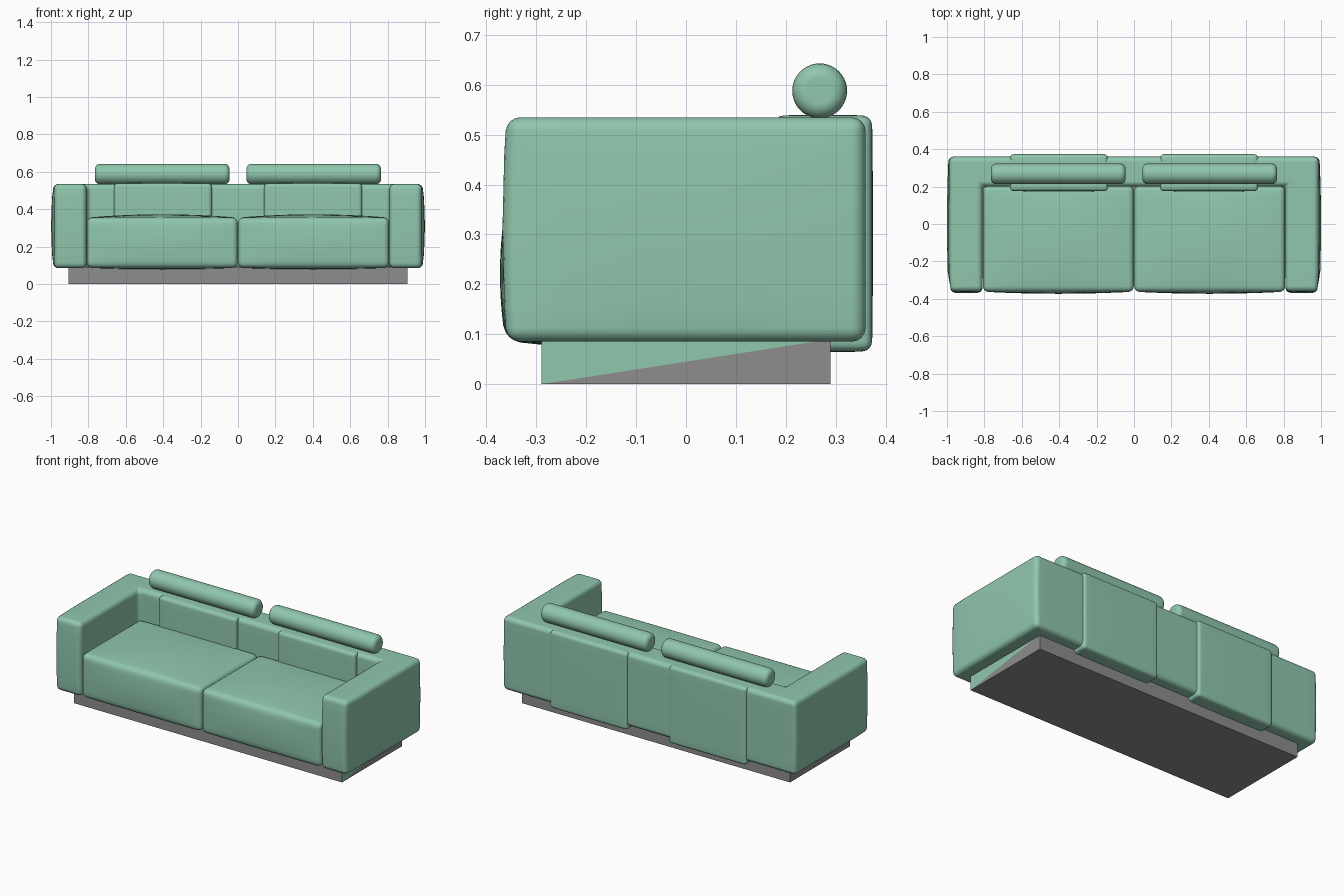
import bpy, bmesh, math
from mathutils import Vector, Matrix

if "Cube" in bpy.data.objects:
    bpy.data.objects.remove(bpy.data.objects["Cube"], do_unlink=True)


def make_material(name, rgb):
    mat = bpy.data.materials.new(name)
    mat.use_nodes = True
    color = (*rgb, 1)
    mat.diffuse_color = color
    mat.node_tree.nodes["Principled BSDF"].inputs["Base Color"].default_value = color
    return mat


green = make_material("sage green fabric", (0.28, 0.57, 0.42))
grey = make_material("plinth grey", (0.27, 0.27, 0.27))


def finish(bm, name, materials, smooth=True):
    bmesh.ops.recalc_face_normals(bm, faces=bm.faces)
    mesh = bpy.data.meshes.new(name)
    bm.to_mesh(mesh)
    bm.free()
    for mat in materials:
        mesh.materials.append(mat)
    obj = bpy.data.objects.new(name, mesh)
    bpy.context.collection.objects.link(obj)
    if smooth:
        bpy.ops.object.select_all(action='DESELECT')
        obj.select_set(True)
        bpy.context.view_layer.objects.active = obj
        bpy.ops.object.shade_smooth_by_angle(angle=math.radians(35))
        obj.modifiers.new("even_normals", 'WEIGHTED_NORMAL').keep_sharp = True
    return obj


def bevel_sharp(bm, width, segments=4):
    sharp = [e for e in bm.edges if len(e.link_faces) == 2 and e.calc_face_angle() > 0.8]
    bmesh.ops.bevel(bm, geom=sharp, offset=width, segments=segments,
                    profile=0.5, affect='EDGES', clamp_overlap=True)


def padded_box(name, low, high, radius, puff):
    """Rounded box whose sides swell by puff (x, y, z)."""
    low, high = Vector(low), Vector(high)
    centre, half = (low + high) / 2, (high - low) / 2
    bm = bmesh.new()
    bmesh.ops.create_cube(bm, size=2)
    bmesh.ops.subdivide_edges(bm, edges=bm.edges[:], cuts=15, use_grid_fill=True)
    for v in bm.verts:
        p, core = Vector(), Vector()
        for i in range(3):
            t, inner = v.co[i], half[i] - radius
            a = abs(t)
            # outer quarter of the grid forms the rounded rim
            d = inner * a / 0.75 if a <= 0.75 else inner + radius * (a - 0.75) / 0.25
            p[i] = math.copysign(d, t)
            core[i] = math.copysign(min(d, inner), t)
        p = core + (p - core).normalized() * radius
        u = [p[i] / half[i] for i in range(3)]
        swell = [u[i] * puff[i] * (1 - u[i - 1] ** 2) * (1 - u[i - 2] ** 2) for i in range(3)]
        v.co = centre + p + Vector(swell)
    return finish(bm, name, [green])


# Base plinth, with one green triangle on its left end
bm = bmesh.new()
bmesh.ops.create_cube(bm, size=1, matrix=Matrix.Translation((0, 0, 0.045))
                      @ Matrix.Diagonal((1.81, 0.58, 0.09, 1)))
end = max(bm.faces, key=lambda f: f.calc_center_median().x)
corner_a = min(end.verts, key=lambda v: v.co.y + v.co.z)
corner_b = max(end.verts, key=lambda v: v.co.y + v.co.z)
bmesh.ops.connect_verts(bm, verts=[corner_a, corner_b])
for f in bm.faces:
    f.material_index = 1
    if f.normal.x > 0.9 and f.calc_center_median().y < 0:
        f.material_index = 0
finish(bm, "plinth", [green, grey], smooth=False)

# Arms and back in one U-shaped shell
X_OUT, X_IN, FRONT, INNER, BACK = 0.988, 0.81, -0.36, 0.2, 0.36
BOTTOM, TOP = 0.085, 0.535
bm = bmesh.new()
for x0, x1, y0, y1 in ((-X_OUT, -X_IN, FRONT, INNER), (X_IN, X_OUT, FRONT, INNER),
                       (-X_OUT, -X_IN, INNER, BACK), (-X_IN, X_IN, INNER, BACK),
                       (X_IN, X_OUT, INNER, BACK)):
    bm.faces.new([bm.verts.new((x, y, BOTTOM))
                  for x, y in ((x0, y0), (x1, y0), (x1, y1), (x0, y1))])
bmesh.ops.remove_doubles(bm, verts=bm.verts, dist=0.0001)
raised = bmesh.ops.extrude_face_region(bm, geom=bm.faces[:], use_keep_orig=True)
for v in (g for g in raised["geom"] if isinstance(g, bmesh.types.BMVert)):
    v.co.z = TOP
cuts = [((0, 0, z), (0, 0, 1)) for z in (0.16, 0.31, 0.46)]
cuts += [((0, y, 0), (0, 1, 0)) for y in (-0.25, -0.08, 0.08)]
cuts += [((s * 0.9, 0, 0), (1, 0, 0)) for s in (-1, 1)]
for point, normal in cuts:
    bmesh.ops.bisect_plane(bm, geom=bm.verts[:] + bm.edges[:] + bm.faces[:],
                           plane_co=point, plane_no=normal)
bmesh.ops.recalc_face_normals(bm, faces=bm.faces)
for v in bm.verts:
    h = 1 - ((v.co.z - 0.31) / 0.225) ** 2
    along = 1 - (v.co.y / 0.36) ** 2
    if v.co.y < FRONT + 0.01:
        v.co.y -= 0.008 * h
        v.co.x -= math.copysign(0.006, v.co.x) if abs(v.co.x) > 0.95 else 0
    elif abs(v.co.x) > 0.95:
        v.co.x += math.copysign(0.012, v.co.x) * (0.4 + 0.6 * along) * h
bevel_sharp(bm, 0.028)
finish(bm, "arms_and_back", [green])

for side, s in (("right", -1), ("left", 1)):
    # Seat cushion
    x0, x1 = sorted((s * 0.001, s * 0.808))
    padded_box("seat_cushion_" + side, (x0, -0.362, 0.087), (x1, 0.205, 0.355),
               0.03, (0, 0.011, 0.018))
    # Cover over the backrest
    x0, x1 = sorted((s * 0.14, s * 0.663))
    padded_box("back_cover_" + side, (x0, 0.176, 0.066), (x1, 0.373, 0.538),
               0.02, (0, 0.002, 0.002))
    # Round headrest bolster
    bm = bmesh.new()
    place = Matrix.Translation((s * 0.405, 0.268, 0.588)) @ Matrix.Rotation(math.pi / 2, 4, 'Y')
    bmesh.ops.create_cone(bm, cap_ends=True, segments=40, radius1=0.055, radius2=0.055,
                          depth=0.72, matrix=place)
    bevel_sharp(bm, 0.028, 5)
    finish(bm, "bolster_" + side, [green])
